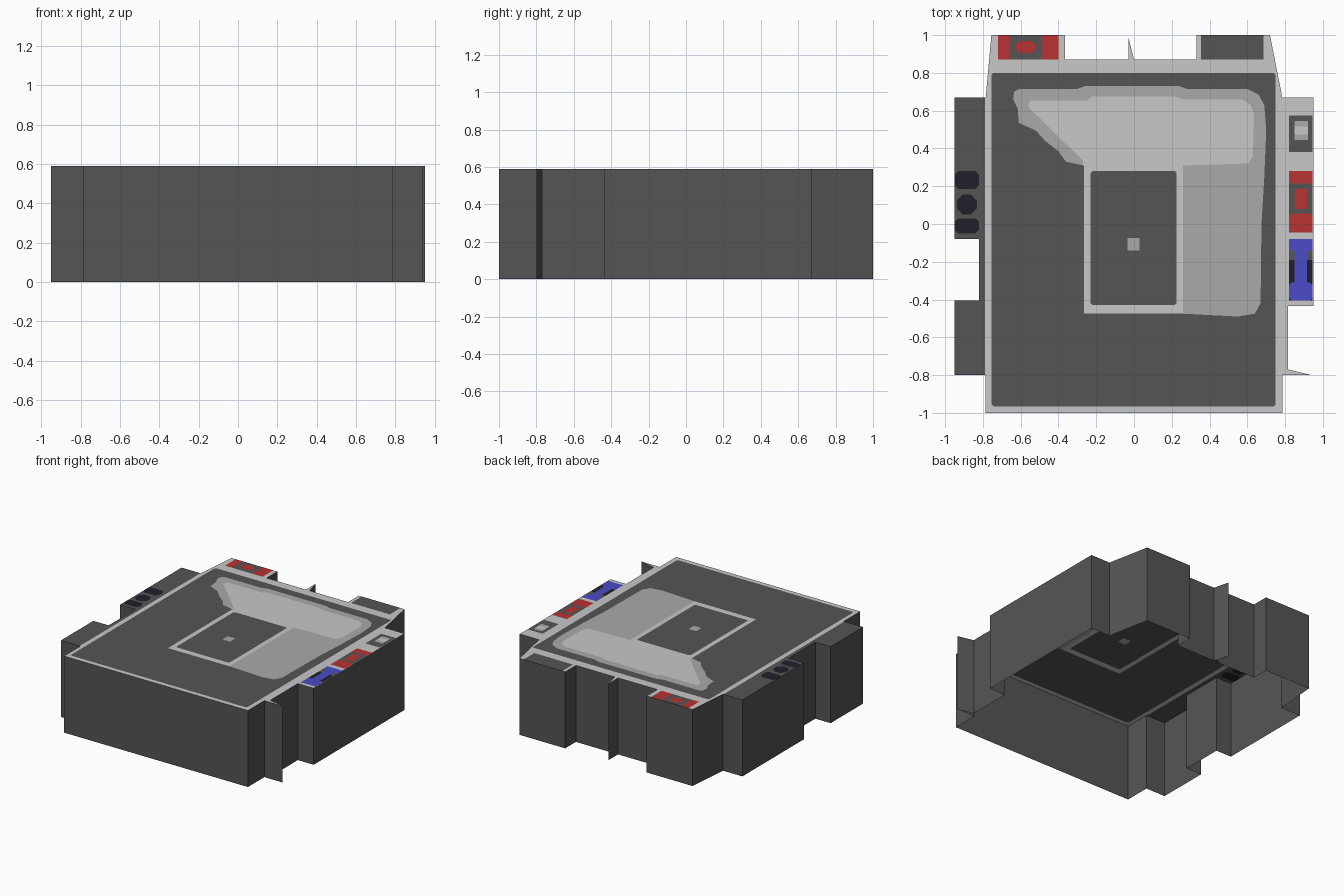
import bpy, bmesh, math
from mathutils import Vector
from mathutils.geometry import delaunay_2d_cdt

if "Cube" in bpy.data.objects:
    bpy.data.objects.remove(bpy.data.objects["Cube"])

HEIGHT = 0.59


def material(name, r, g, b):
    m = bpy.data.materials.new(name)
    m.diffuse_color = (r, g, b, 1)
    m.use_nodes = True
    m.node_tree.nodes["Principled BSDF"].inputs["Base Color"].default_value = m.diffuse_color
    return m


# Palette
NAMES = ["pale grey", "dark grey", "mid grey", "red", "blue", "navy black"]
COLOURS = [(.58, .58, .58), (.091, .091, .091), (.402, .402, .402),
           (.479, .032, .032), (.069, .069, .578), (.0144, .0144, .023)]
mats = [material(n, *c) for n, c in zip(NAMES, COLOURS)]
PALE, DARK, MID, RED, BLUE, NAVY = range(6)


def rect(x0, y0, x1, y1, c=0.0):
    """Rectangle, with corners cut by c."""
    if not c:
        return [(x0, y0), (x1, y0), (x1, y1), (x0, y1)]
    return [(x0 + c, y0), (x1 - c, y0), (x1, y0 + c), (x1, y1 - c),
            (x1 - c, y1), (x0 + c, y1), (x0, y1 - c), (x0, y0 + c)]


def inside(p, poly):
    """Even-odd point in polygon test."""
    hit = False
    for (ax, ay), (bx, by) in zip(poly, poly[1:] + poly[:1]):
        if (ay > p[1]) != (by > p[1]):
            if p[0] < ax + (p[1] - ay) * (bx - ax) / (by - ay):
                hit = not hit
    return hit


def finish(name, bm):
    me = bpy.data.meshes.new(name)
    bm.to_mesh(me)
    bm.free()
    for m in mats:
        me.materials.append(m)
    ob = bpy.data.objects.new(name, me)
    bpy.context.collection.objects.link(ob)
    return ob


# Building footprint, with the side bays and the two thin fins
outline = [(-.755, 1), (-.365, 1), (-.365, .87), (-.03, .87), (-.03, .99),
           (0, .87), (.33, .87), (.33, 1), (.72, 1), (.785, .67), (.95, .67),
           (.95, -.435), (.815, -.435), (.815, -.77), (.94, -.8), (.785, -.8),
           (.785, -1), (-.785, -1), (-.785, -.8), (-.95, -.8), (-.95, -.405),
           (-.82, -.405), (-.82, -.08), (-.95, -.08), (-.95, .67), (-.785, .67)]

# L-shaped worn area on the roof: outer band and pale centre
band = [(-.635, .70), (-.61, .715), (-.3, .715), (-.26, .73), (.24, .73),
        (.28, .715), (.6, .715), (.66, .685), (.69, .63), (.70, .5), (.69, .25),
        (.675, 0), (.67, -.42), (.64, -.475), (.55, -.49), (.26, -.475),
        (.26, .31), (-.27, .31), (-.36, .33), (-.40, .385), (-.47, .44),
        (-.52, .495), (-.61, .535), (-.615, .61), (-.64, .66)]
centre = [(-.55, .655), (-.25, .655), (-.22, .675), (.22, .675), (.26, .66),
          (.57, .66), (.615, .635), (.635, .58), (.63, .36), (.605, .32),
          (.26, .31), (-.27, .31), (-.27, .335), (-.56, .62)]

# Painted layers, later ones lie on top of earlier ones
layers = [
    (PALE, outline),
    (DARK, rect(-.755, -.965, .75, .80, .01)),
    (MID, band), (PALE, centre),
    # framed roof hatch
    (PALE, rect(-.265, -.475, .26, .31)),
    (DARK, rect(-.23, -.43, .225, .28, .01)),
    (MID, rect(-.035, -.14, .03, -.075)),
    # back bays
    (DARK, rect(-.72, .87, -.40, 1)),
    (RED, rect(-.72, .87, -.66, 1)), (RED, rect(-.49, .87, -.40, 1)),
    (RED, rect(-.625, .905, -.525, .97, .02)),
    (DARK, rect(.355, .87, .685, 1)),
    # left bays
    (DARK, rect(-.95, -.08, -.79, .67)),
    (DARK, rect(-.95, -.8, -.79, -.405)),
    (DARK, rect(-.82, -.405, -.79, -.08)),
    (NAVY, rect(-.95, .185, -.82, .28, .02)),
    (NAVY, [(-.885 + .057 * math.cos(i * math.pi / 4 + math.pi / 8),
             .103 + .057 * math.sin(i * math.pi / 4 + math.pi / 8))
            for i in range(8)]),
    (NAVY, rect(-.95, -.05, -.82, .03, .02)),
    # right bay: vent, red panel and blue panel
    (DARK, rect(.82, .38, .945, .575)),
    (MID, rect(.85, .445, .92, .545)), (PALE, rect(.85, .475, .92, .515)),
    (DARK, rect(.82, -.045, .945, .28)),
    (RED, rect(.82, .215, .945, .28)), (RED, rect(.85, .08, .915, .185)),
    (RED, rect(.82, -.045, .945, .055, .015)),
    (DARK, rect(.82, -.2, .945, -.08)), (NAVY, rect(.82, -.405, .945, -.19)),
    (BLUE, rect(.82, -.14, .945, -.08)), (BLUE, rect(.85, -.31, .915, -.14)),
    (BLUE, rect(.82, -.405, .945, -.31, .015)),
]

# Roof: one flat sheet cut along every painted edge
points, edges = [], []
for _, poly in layers:
    n = len(points)
    points += [Vector(p) for p in poly]
    edges += [(n + i, n + (i + 1) % len(poly)) for i in range(len(poly))]
cut = delaunay_2d_cdt(points, edges, [], 0, 1e-5)
bm = bmesh.new()
verts = [bm.verts.new((p[0], p[1], HEIGHT)) for p in cut[0]]
for tri in cut[2]:
    mid = sum((cut[0][i] for i in tri), Vector((0, 0))) / len(tri)
    hits = [colour for colour, poly in layers if inside(mid, poly)]
    if hits and inside(mid, outline):
        face = bm.faces.new([verts[i] for i in tri])
        face.material_index = hits[-1]
        face.normal_update()
        if face.normal.z < 0:
            face.normal_flip()
bmesh.ops.delete(bm, geom=[v for v in bm.verts if not v.link_faces],
                 context='VERTS')
finish("roof", bm)

# Outer walls: the footprint raised, open at the bottom
bm = bmesh.new()
low = [bm.verts.new((x, y, 0)) for x, y in outline]
top = [bm.verts.new((x, y, HEIGHT)) for x, y in outline]
for i in range(len(outline)):
    j = (i + 1) % len(outline)
    bm.faces.new((low[j], low[i], top[i], top[j])).material_index = DARK
finish("walls", bm)
